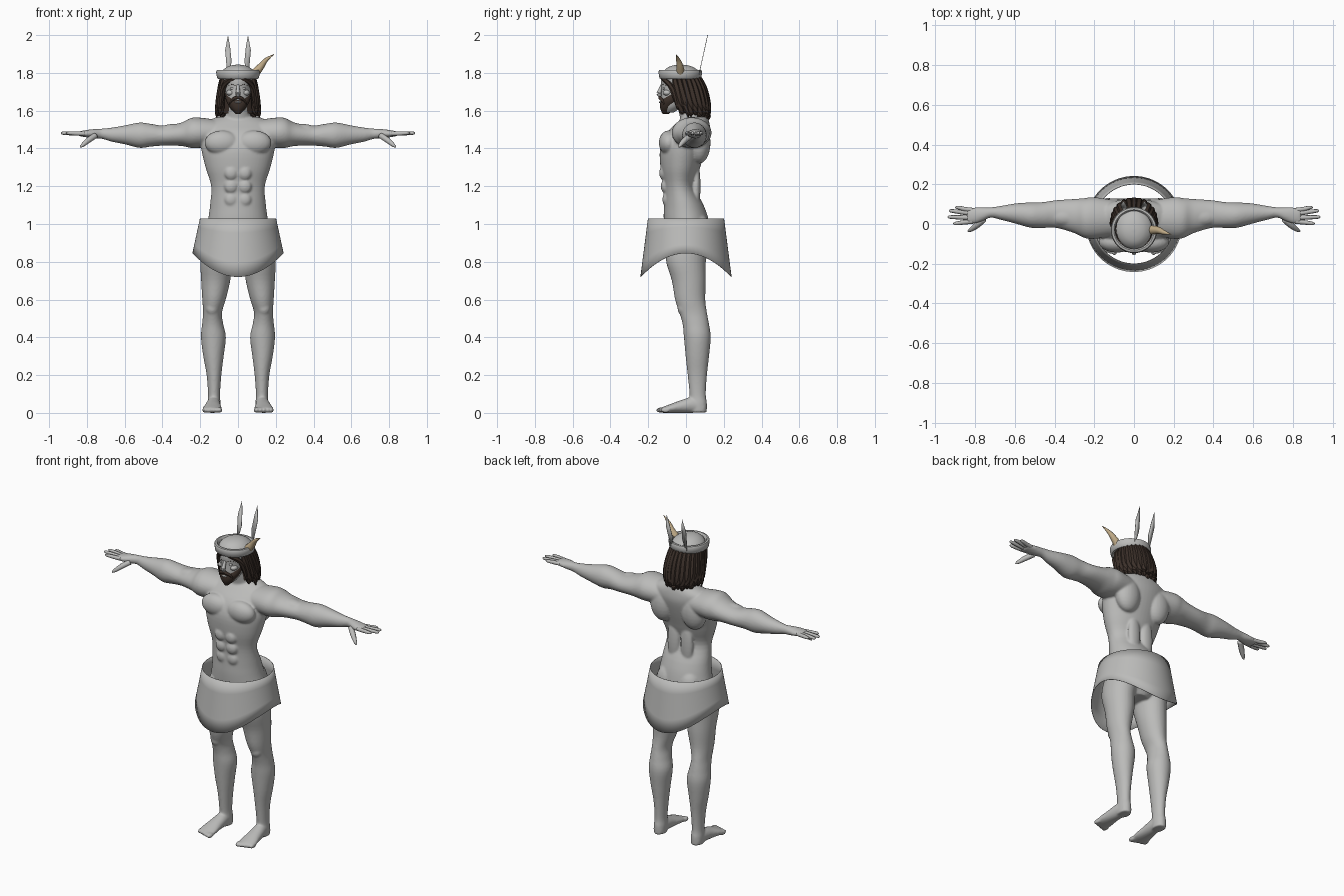
import bpy, bmesh, math
from mathutils import Vector, Matrix


def material(name, rgb):
    m = bpy.data.materials.new(name)
    m.diffuse_color = (*rgb, 1)
    return m


GREY = material("stone grey", (0.5, 0.5, 0.49))
BROWN = material("dark brown", (0.045, 0.03, 0.023))
TAN = material("horn tan", (0.52, 0.40, 0.24))


def finish(name, bm, mat, angle=50):
    bmesh.ops.recalc_face_normals(bm, faces=bm.faces)
    me = bpy.data.meshes.new(name)
    bm.to_mesh(me)
    bm.free()
    me.materials.append(mat)
    for p in me.polygons:
        p.use_smooth = True
    me.set_sharp_from_angle(angle=math.radians(angle))
    ob = bpy.data.objects.new(name, me)
    bpy.context.collection.objects.link(ob)
    return ob


def spline(rows, steps):
    """Smooth interpolation through rows of equal length."""
    out = []
    for i in range(len(rows) - 1):
        r = [rows[max(i - 1, 0)], rows[i], rows[i + 1], rows[min(i + 2, len(rows) - 1)]]
        for k in range(steps):
            t = k / steps
            out.append([b + 0.5 * t * (c - a + t * (2 * a - 5 * b + 4 * c - d + t * (3 * (b - c) + d - a)))
                        for a, b, c, d in zip(*r)])
    return out + [list(rows[-1])]


def skin(bm, rings):
    vs = [[bm.verts.new(p) for p in ring] for ring in rings]
    n = len(vs[0])
    for a, b in zip(vs, vs[1:]):
        for i in range(n):
            bm.faces.new((a[i], a[(i + 1) % n], b[(i + 1) % n], b[i]))
    bm.faces.new(vs[0])
    bm.faces.new(vs[-1])


def loft(bm, axis, rows, s=1, n=32, steps=4):
    """Ellipse sections: position, first centre, first radius, second centre, second radius."""
    rings = []
    for t, ca, ra, cb, rb in spline(rows, steps):
        ring = []
        for i in range(n):
            w = math.tau * i / n
            a, b = ca + ra * math.cos(w), cb + rb * math.sin(w)
            x, y, z = {"x": (t, a, b), "y": (a, t, b), "z": (a, b, t)}[axis]
            ring.append((x * s, y, z))
        rings.append(ring)
    skin(bm, rings)


def tube(bm, rows, s=1, n=8, steps=4):
    """Tapered tube through rows of x, y, z, radius."""
    rows = spline(rows, steps)
    pts = [Vector((r[0] * s, r[1], r[2])) for r in rows]
    rings = []
    for i, p in enumerate(pts):
        q = (pts[min(i + 1, len(pts) - 1)] - pts[max(i - 1, 0)]).to_track_quat("Z", "Y")
        rings.append([p + q @ Vector((math.cos(math.tau * k / n), math.sin(math.tau * k / n), 0)) * rows[i][3]
                      for k in range(n)])
    skin(bm, rings)


def ball(bm, c, r, s=1):
    m = Matrix.Translation((c[0] * s, c[1], c[2])) @ Matrix.Diagonal((*r, 1))
    bmesh.ops.create_uvsphere(bm, u_segments=24, v_segments=14, radius=1, matrix=m)


# Body: torso, neck, limbs and muscles fused into one skin
bm = bmesh.new()
loft(bm, "z", [(0.81, 0, .06, .02, .07), (.87, 0, .155, .015, .11), (.95, 0, .17, .01, .122),
               (1.03, 0, .157, 0, .118), (1.1, 0, .148, -.012, .105), (1.2, 0, .142, -.035, .083),
               (1.3, 0, .172, -.03, .105), (1.4, 0, .195, -.015, .122), (1.48, 0, .20, .012, .115),
               (1.53, 0, .19, .035, .09), (1.567, 0, .11, .05, .065)], n=48)
loft(bm, "z", [(1.5, 0, .08, .045, .07), (1.57, 0, .068, .03, .063), (1.63, 0, .056, .01, .056),
               (1.7, 0, .05, 0, .055)])
for s in (1, -1):
    # arm and palm
    loft(bm, "x", [(.1, .03, .09, 1.48, .07), (.2, .03, .105, 1.483, .08), (.25, .03, .1, 1.482, .079),
                   (.3, .04, .086, 1.475, .062), (.39, .05, .07, 1.468, .053), (.46, .045, .065, 1.47, .06),
                   (.52, .045, .064, 1.47, .067), (.6, .053, .05, 1.472, .05), (.67, .056, .035, 1.473, .037),
                   (.72, .058, .026, 1.478, .027), (.76, .05, .034, 1.478, .025),
                   (.8, .043, .041, 1.478, .02), (.84, .04, .038, 1.478, .013)], s)
    # leg
    loft(bm, "z", [(.97, .09, .075, .015, .11), (.88, .105, .09, .01, .113), (.8, .115, .085, 0, .105),
                   (.7, .118, .077, .015, .09), (.6, .127, .062, .022, .08), (.53, .135, .05, .038, .073),
                   (.47, .134, .056, .052, .07), (.4, .13, .066, .06, .071), (.3, .13, .054, .06, .062),
                   (.2, .127, .039, .06, .051), (.1, .127, .032, .062, .043), (.05, .127, .035, .065, .046),
                   (.003, .127, .034, .065, .045)], s)
    # foot and toes
    loft(bm, "y", [(.1, .127, .028, .026, .025), (.04, .129, .036, .042, .042), (-.03, .133, .043, .033, .033),
                   (-.09, .136, .051, .022, .022), (-.125, .134, .046, .016, .015)], s)
    for i in range(5):
        ball(bm, (.098 + .02 * i, -.132 + .006 * i, .015), (.015 - .001 * i, .026, .015), s)
    # chest, shoulder blade, buttock, kneecap, upper arm
    ball(bm, (.085, -.092, 1.43), (.092, .052, .065), s)
    ball(bm, (.105, .07, 1.43), (.08, .06, .11), s)
    ball(bm, (.07, .06, .96), (.075, .07, .1), s)
    ball(bm, (.137, -.015, .555), (.034, .03, .04), s)
    ball(bm, (.34, .035, 1.485), (.09, .05, .045), s)
    ball(bm, (.045, .055, 1.2), (.04, .022, .13), s)
    for z in (1.13, 1.2, 1.27):
        ball(bm, (.036, -.101 - (z - 1.13) * .12, z), (.036, .024, .038), s)
body = finish("body", bm, GREY, 180)
rm = body.modifiers.new("fuse", "REMESH")
rm.mode, rm.voxel_size, rm.use_smooth_shade = "VOXEL", 0.006, True
sm = body.modifiers.new("soften", "SMOOTH")
sm.factor, sm.iterations = 0.5, 6

# Fingers and thumbs
bm = bmesh.new()
for s in (1, -1):
    for y0, y1, tip in ((.07, .083, .90), (.052, .066, .932), (.031, .035, .938), (.012, .003, .91)):
        tube(bm, [(.81, y0, 1.478, .011), (.85, (y0 * 2 + y1) / 3, 1.479, .0115),
                  (tip - .015, y1, 1.481, .009), (tip, y1, 1.481, .003)], s)
    tube(bm, [(.755, .025, 1.468, .016), (.79, -.005, 1.445, .016), (.82, -.028, 1.42, .011),
              (.835, -.036, 1.407, .004)], s)
finish("fingers", bm, GREY, 180)

# Head with nose, ears and lip
bm = bmesh.new()
loft(bm, "z", [(1.59, 0, .02, -.09, .025), (1.62, 0, .048, -.075, .052), (1.67, 0, .064, -.05, .08),
               (1.72, 0, .07, -.038, .092), (1.76, 0, .078, -.033, .1), (1.8, 0, .09, -.025, .098),
               (1.827, 0, .065, -.027, .072), (1.84, 0, .035, -.028, .038), (1.844, 0, .004, -.028, .004)])
tube(bm, [(0, -.126, 1.735, .008), (0, -.137, 1.71, .01), (0, -.143, 1.69, .013), (0, -.135, 1.675, .008)])
ball(bm, (0, -.135, 1.645), (.018, .009, .005))
for s in (1, -1):
    ball(bm, (.074, -.015, 1.69), (.014, .016, .026), s)
    ball(bm, (.028, -.116, 1.718), (.014, .008, .007), s)
    ball(bm, (.04, -.098, 1.695), (.022, .024, .016), s)
finish("head", bm, GREY, 80)

# Beard, moustache and eyebrows
bm = bmesh.new()
loft(bm, "z", [(1.583, 0, .012, -.108, .016), (1.61, 0, .037, -.1, .036), (1.64, 0, .057, -.083, .054),
               (1.66, 0, .065, -.072, .056), (1.685, 0, .069, -.056, .052), (1.71, 0, .071, -.04, .03)], n=24)
for s in (1, -1):
    tube(bm, [(0, -.138, 1.67, .008), (.018, -.136, 1.666, .009), (.036, -.124, 1.652, .007),
              (.045, -.115, 1.635, .003)], s)
    tube(bm, [(.012, -.128, 1.733, .003), (.032, -.118, 1.739, .004), (.052, -.1, 1.732, .002)], s, n=6)
finish("beard", bm, BROWN)

# Hair: inner mass, a fan of hanging locks and two parted front locks
bm = bmesh.new()
loft(bm, "z", [(1.585, 0, .09, .045, .07), (1.65, 0, .092, .04, .075), (1.72, 0, .085, .025, .078),
               (1.79, 0, .08, .0, .07)])
for i in range(17):
    a = math.radians(-116 + 14.5 * i)
    sn, c = math.sin(a), math.cos(a)
    low = 1.553 + .028 * (1 - c) / 1.5 + .01 * (i % 2)
    tube(bm, [(.08 * sn, -.025 + .085 * c, 1.795, .012), (.092 * sn, -.005 + .1 * c, 1.72, .019),
              (.101 * sn, .014 + .1 * c, 1.64, .02), (.1 * sn, .02 + .097 * c, low + .02, .017),
              (.098 * sn, .02 + .094 * c, low, .007)], n=6)
for s in (1, -1):
    tube(bm, [(.005, -.122, 1.775, .012), (.04, -.115, 1.765, .014), (.072, -.085, 1.735, .014),
              (.084, -.06, 1.68, .014), (.094, -.045, 1.61, .005)], s, n=6)
    tube(bm, [(.09, -.03, 1.72, .014), (.1, -.01, 1.65, .016), (.112, .005, 1.6, .012),
              (.112, .012, 1.565, .004)], s, n=6)
finish("hair", bm, BROWN, 40)

# Hat band: rounded square profile turned around the head
bm = bmesh.new()
profile = [(.094, 1.772), (.105, 1.768), (.111, 1.773), (.116, 1.805), (.112, 1.814), (.102, 1.816), (.095, 1.81)]
vs = [bm.verts.new((r, -.03, z)) for r, z in profile]
es = [bm.edges.new((vs[i], vs[(i + 1) % len(vs)])) for i in range(len(vs))]
bmesh.ops.spin(bm, geom=vs + es, cent=(0, -.03, 0), axis=(0, 0, 1), angle=math.tau, steps=48, use_duplicate=False)
bmesh.ops.remove_doubles(bm, verts=bm.verts, dist=1e-5)
finish("hat_band", bm, GREY)

# Horn on one side of the band
bm = bmesh.new()
tube(bm, [(.092, -.03, 1.80, .024), (.122, -.032, 1.835, .018), (.15, -.042, 1.87, .011),
          (.19, -.053, 1.898, .001)], n=12)
finish("horn", bm, TAN)

# Pair of flat feathers
bm = bmesh.new()
for s in (1, -1):
    outline = [(.046, 1.79), (.034, 1.86), (.042, 1.94), (.053, 2.0), (.068, 1.92), (.062, 1.85), (.055, 1.79)]
    bm.faces.new([bm.verts.new((x * s, .075 + (z - 1.82) * .22, z)) for x, z in outline])
feathers = finish("feathers", bm, GREY)
sd = feathers.modifiers.new("thickness", "SOLIDIFY")
sd.thickness, sd.offset = .003, 0

# Loincloth: flared open sheet, longer at front and back
bm = bmesh.new()
rows = []
for k in range(5):
    row = []
    for i in range(72):
        a = math.tau * i / 72
        r, z = .2 + .01 * k, 1.03 + (.72 + .125 * math.sin(a) ** 2 - 1.03) * k / 4
        row.append(bm.verts.new((r * math.sin(a), -r * math.cos(a), z)))
    rows.append(row)
for a, b in zip(rows, rows[1:]):
    for i in range(72):
        bm.faces.new((a[i], b[i], b[(i + 1) % 72], a[(i + 1) % 72]))
loincloth = finish("loincloth", bm, GREY)
sd = loincloth.modifiers.new("thickness", "SOLIDIFY")
sd.thickness, sd.offset = .003, 0
